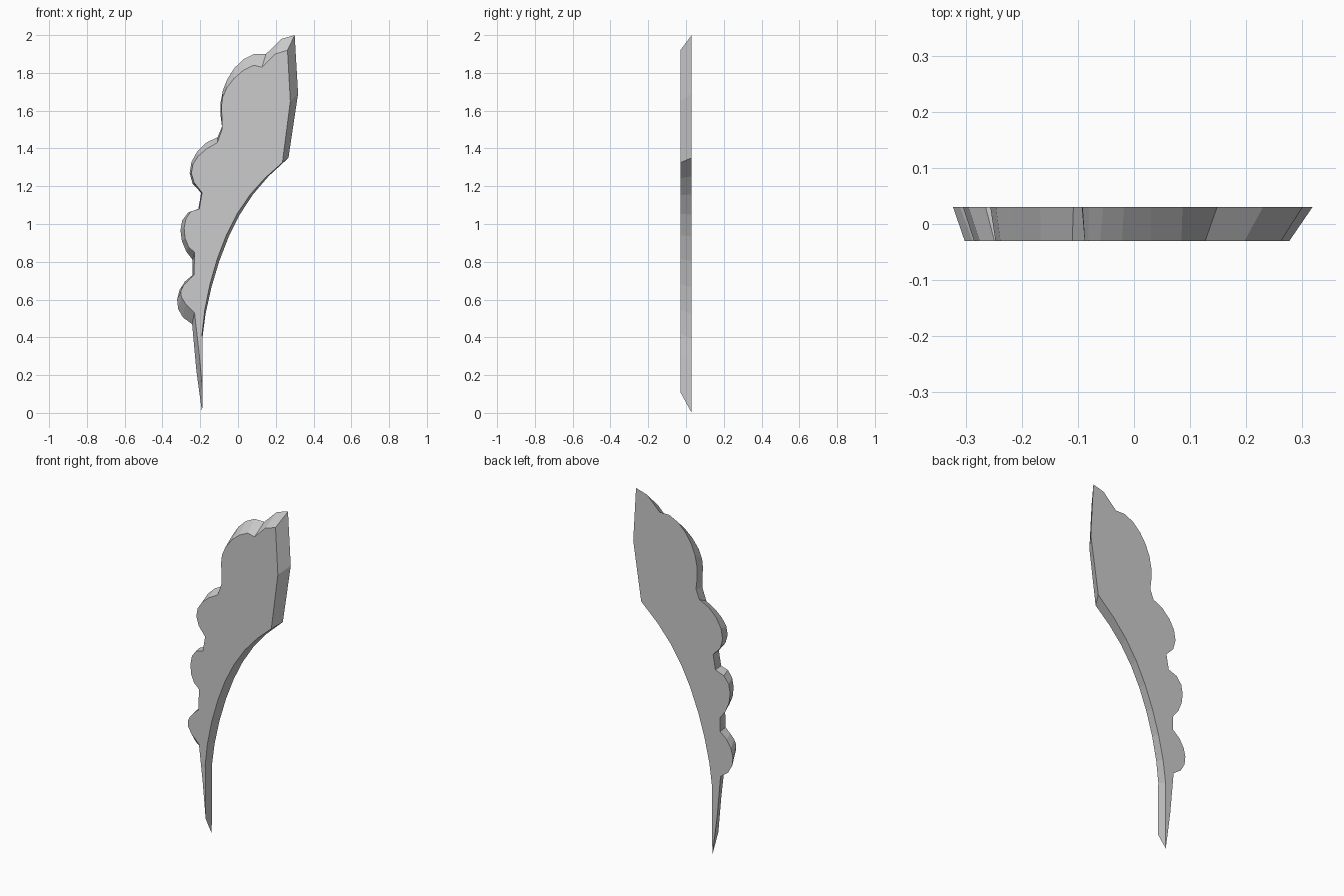
import bpy, bmesh

HALF = 0.03  # half thickness along y


def smooth_run(keys, steps):
    """Polynomial curve through evenly spaced keys (back x, back z, front x, front z)."""
    n = len(keys) - 1
    out = []
    for s in range(steps + 1):
        t = n * s / steps
        p = [0.0] * 4
        for i, k in enumerate(keys):
            w = 1.0
            for j in range(n + 1):
                if j != i:
                    w *= (t - j) / (i - j)
            p = [a + w * b for a, b in zip(p, k)]
        out.append(p)
    return out


# Stem point and left edge
outline = [(-0.19, 0.0, -0.187, 0.11), (-0.22, 0.22, -0.205, 0.31)]

# Four scalloped lobes, bottom to top
lobes = [
    ([(-0.243, 0.47, -0.23, 0.53), (-0.317, 0.55, -0.30, 0.615),
      (-0.31, 0.65, -0.288, 0.675), (-0.24, 0.73, -0.233, 0.73)], 6),
    ([(-0.24, 0.81, -0.23, 0.85), (-0.297, 0.91, -0.28, 0.925),
      (-0.295, 1.02, -0.275, 1.03), (-0.21, 1.08, -0.205, 1.08)], 6),
    ([(-0.195, 1.165, -0.19, 1.165), (-0.256, 1.27, -0.247, 1.27),
      (-0.215, 1.385, -0.21, 1.36), (-0.108, 1.46, -0.11, 1.43)], 6),
    ([(-0.085, 1.515, -0.085, 1.50), (-0.092, 1.645, -0.088, 1.62),
      (-0.055, 1.77, -0.06, 1.72), (0.03, 1.873, 0.03, 1.815),
      (0.148, 1.90, 0.127, 1.83)], 8),
]
for keys, steps in lobes:
    outline += smooth_run(keys, steps)

# Pointed top and bevelled outer edge
outline += [(0.23, 1.98, 0.197, 1.90), (0.30, 2.0, 0.262, 1.92),
            (0.318, 1.69, 0.277, 1.65)]

# Long concave inner edge back down to the stem
outline += smooth_run([(0.267, 1.35, 0.235, 1.325), (0.06, 1.13, 0.045, 1.13),
                       (-0.075, 0.87, -0.087, 0.88), (-0.165, 0.56, -0.17, 0.58),
                       (-0.188, 0.27, -0.187, 0.32)], 9)

# Plate: large back outline joined to the smaller front outline
bm = bmesh.new()
back = [bm.verts.new((p[0], HALF, p[1])) for p in outline]
front = [bm.verts.new((p[2], -HALF, p[3])) for p in outline]
caps = [bm.faces.new(back), bm.faces.new(front)]
n = len(outline)
for i in range(n):
    j = (i + 1) % n
    bm.faces.new((back[i], back[j], front[j], front[i]))
bmesh.ops.recalc_face_normals(bm, faces=bm.faces)
bmesh.ops.triangulate(bm, faces=caps)

mesh = bpy.data.meshes.new("scalloped_blade")
bm.to_mesh(mesh)
bm.free()
blade = bpy.data.objects.new("scalloped_blade", mesh)
bpy.context.collection.objects.link(blade)
